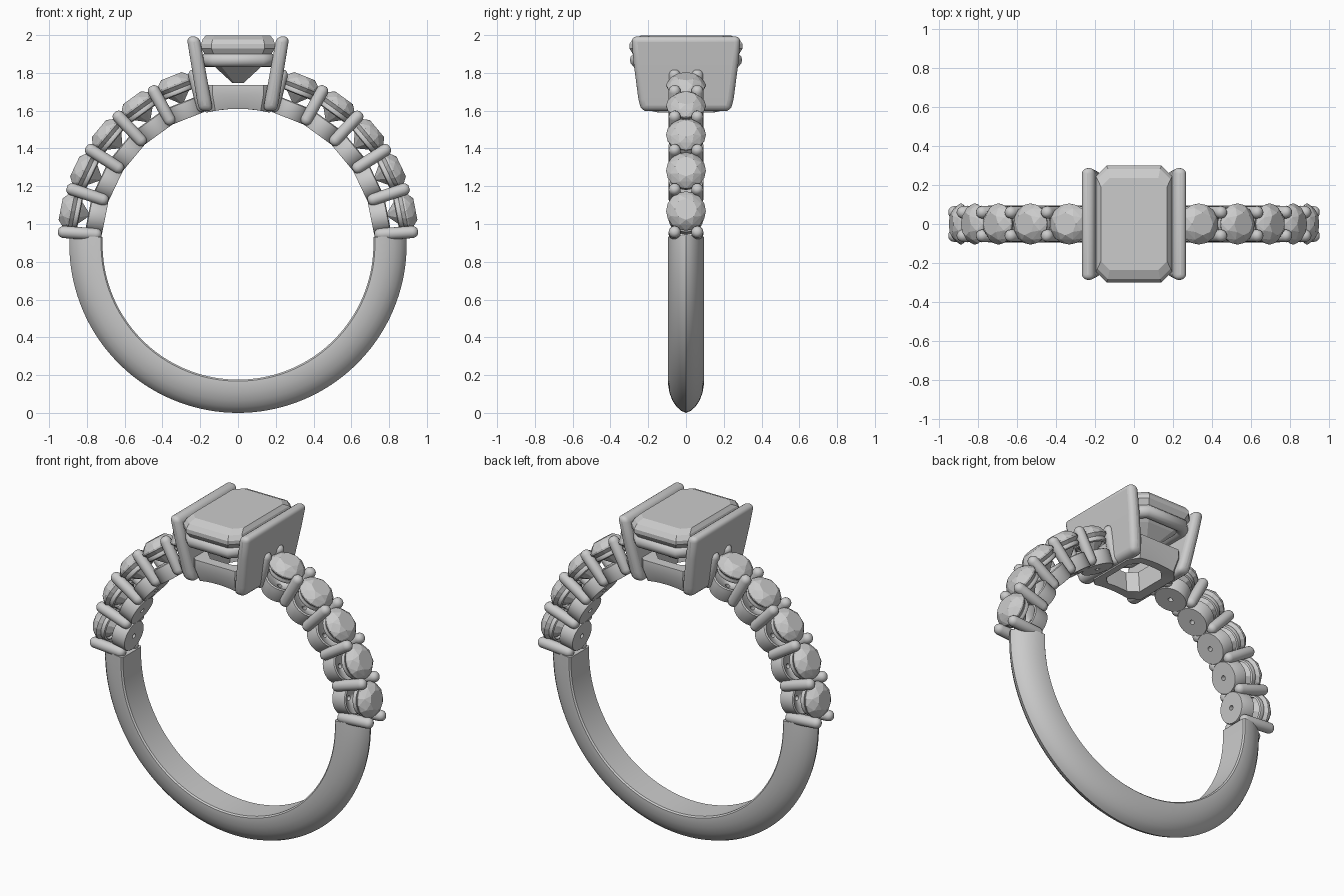
import bpy, bmesh
from math import sin, cos, pi, radians, sqrt
from mathutils import Matrix, Vector

if "Cube" in bpy.data.objects:
    bpy.data.objects.remove(bpy.data.objects["Cube"])

CZ, RI = 0.893, 0.717          # ring centre height, finger radius


def finish(name, bm, smooth=None):
    bmesh.ops.recalc_face_normals(bm, faces=bm.faces)
    me = bpy.data.meshes.new(name)
    bm.to_mesh(me)
    bm.free()
    ob = bpy.data.objects.new(name, me)
    bpy.context.collection.objects.link(ob)
    if smooth:
        bpy.ops.object.select_all(action='DESELECT')
        ob.select_set(True)
        bpy.context.view_layer.objects.active = ob
        bpy.ops.object.shade_smooth_by_angle(angle=radians(smooth))
    return ob


def loft(name, rings, closed=False, caps=True, smooth=None):
    """Skin a list of equal-length point loops."""
    bm = bmesh.new()
    vs = [[bm.verts.new(p) for p in r] for r in rings]
    n = len(vs[0])
    pairs = list(zip(vs, vs[1:])) + ([(vs[-1], vs[0])] if closed else [])
    for a, b in pairs:
        for i in range(n):
            bm.faces.new((a[i], a[(i + 1) % n], b[(i + 1) % n], b[i]))
    if caps and not closed:
        bm.faces.new(vs[0])
        bm.faces.new(vs[-1])
    return finish(name, bm, smooth)


def circle(r, z, n, off=0.0):
    return [(r * cos(2 * pi * (i + off) / n), r * sin(2 * pi * (i + off) / n), z)
            for i in range(n)]


def octagon(hx, hy, c):
    q = [(hx, hy - c), (hx - c, hy), (c - hx, hy), (-hx, hy - c)]
    return q + [(-x, -y) for x, y in q]


def place(ob, deg, y=0.0):
    """Local z points outward from the ring centre."""
    ob.matrix_world = (Matrix.Translation((0, y, CZ)) @
                       Matrix.Rotation(pi / 2 - radians(deg), 4, 'Y'))


def copy(ob, name):
    new = bpy.data.objects.new(name, ob.data)
    bpy.context.collection.objects.link(new)
    return new


# Lower band with a knife-edge outer profile
half = [(.095, RI + .008), (.095, .742), (.088, .785), (.072, .828), (.05, .86), (.024, .883)]
prof = [(-.087, RI), (.087, RI)] + half + [(0, .893)] + [(-y, r) for y, r in reversed(half)]
rings = []
for i in range(73):
    a = radians(177 + 186 * i / 72)
    rings.append([(r * cos(a), y, CZ + r * sin(a)) for y, r in prof])
loft("lower_band", rings, smooth=35)

# Round side stone (faceted), its seat ring and its cup
bm = bmesh.new()
pts = (circle(.058, .957, 8) + circle(.087, .937, 8, .5) + circle(.105, .910, 16) +
       circle(.105, .900, 16) + circle(.055, .845, 8, .5) + [(0, 0, .795)])
bmesh.ops.convex_hull(bm, input=[bm.verts.new(p) for p in pts])
bmesh.ops.dissolve_limit(bm, angle_limit=.01, verts=bm.verts, edges=bm.edges)
stone = finish("side_stone", bm)
seat = loft("stone_seat", [circle(r, z, 32) for r, z in
            ((.080, .852), (.090, .857), (.094, .869), (.090, .880), (.075, .880))],
            closed=True, smooth=40)
cup = loft("stone_cup", [circle(r, z, 32) for r, z in
           ((.014, RI), (.090, RI), (.093, .722), (.093, .803), (.085, .808), (.014, .765))],
           closed=True, smooth=40)

# Rounded prong bar
R, lo, hi = .032, .722, .957
caps = [(R * cos(t * pi / 8), R * sin(t * pi / 8)) for t in range(4)]
bar = ([circle(r, lo + R - h, 16) for r, h in reversed(caps)] +
       [circle(r, hi - R + h, 16) for r, h in caps])
prong = loft("prong", bar, smooth=50)

first = {}


def put(src, name, deg, y=0.0):
    ob = copy(src, name) if src in first else src
    first[src] = True
    place(ob, deg, y)


for side, tag in ((1, "right"), (-1, "left")):
    def ang(a):
        return a if side == 1 else 180 - a
    for k in range(5):
        for src in (stone, seat, cup):
            put(src, f"{src.name.split('.')[0]}_{tag}_{k}", ang(11.2 + 14.3 * k))
    for k in range(6):
        for y in (-.06, .06):
            put(prong, f"prong_{tag}_{k}", ang(4 + 14.3 * k), y)

# Slanted side plates that hold the centre stone
for s, tag in ((1, "right"), (-1, "left")):
    rows = []
    for z, x0, x1, hy in ((1.597, .132, .206, .236), (1.66, .143, .218, .252),
                          (1.85, .178, .249, .277), (1.993, .204, .272, .290)):
        rows.append([(s * x0, -hy, z), (s * x1, -hy, z), (s * x1, hy, z), (s * x0, hy, z)])
    plate = loft("side_plate_" + tag, rows, smooth=35)
    m = plate.modifiers.new("round", 'BEVEL')
    m.width, m.segments, m.limit_method, m.angle_limit = .03, 4, 'ANGLE', radians(40)

# Upper rail: rounded tube around the centre stone
cu = bpy.data.curves.new("upper_rail", 'CURVE')
cu.dimensions = '3D'
cu.bevel_depth, cu.bevel_resolution = .038, 4
sp = cu.splines.new('POLY')
loop = octagon(.165, .262, .045)
sp.points.add(len(loop) - 1)
for p, (x, y) in zip(sp.points, loop):
    p.co = (x, y, 1.868, 1)
sp.use_cyclic_u = True
rail = bpy.data.objects.new("upper_rail", cu)
bpy.context.collection.objects.link(rail)


# Lower rail: octagonal frame whose underside follows the finger hole
def frame(hx, hy, z):
    o = octagon(hx, hy, .05)
    out = []
    for (x0, y0), (x1, y1) in zip(o, o[1:] + o[:1]):
        for i in range(6):
            t = i / 6
            x, y = x0 + (x1 - x0) * t, y0 + (y1 - y0) * t
            out.append((x, y, z if z else CZ + sqrt(RI * RI - x * x)))
    return out


loft("lower_rail", [frame(.185, .222, 1.735), frame(.185, .225, 1.685), frame(.17, .195, 0),
                    frame(.12, .145, 0), frame(.125, .16, 1.735)], closed=True, smooth=30)

# Emerald-cut centre stone
steps = ((.03, .13, .01, 1.747), (.12, .225, .035, 1.83), (.17, .275, .045, 1.89),
         (.196, .300, .055, 1.93), (.196, .300, .055, 1.952), (.187, .282, .053, 1.978),
         (.170, .235, .045, 1.999))
loft("centre_stone", [[(x, y, z) for x, y in octagon(hx, hy, c)] for hx, hy, c, z in steps])
